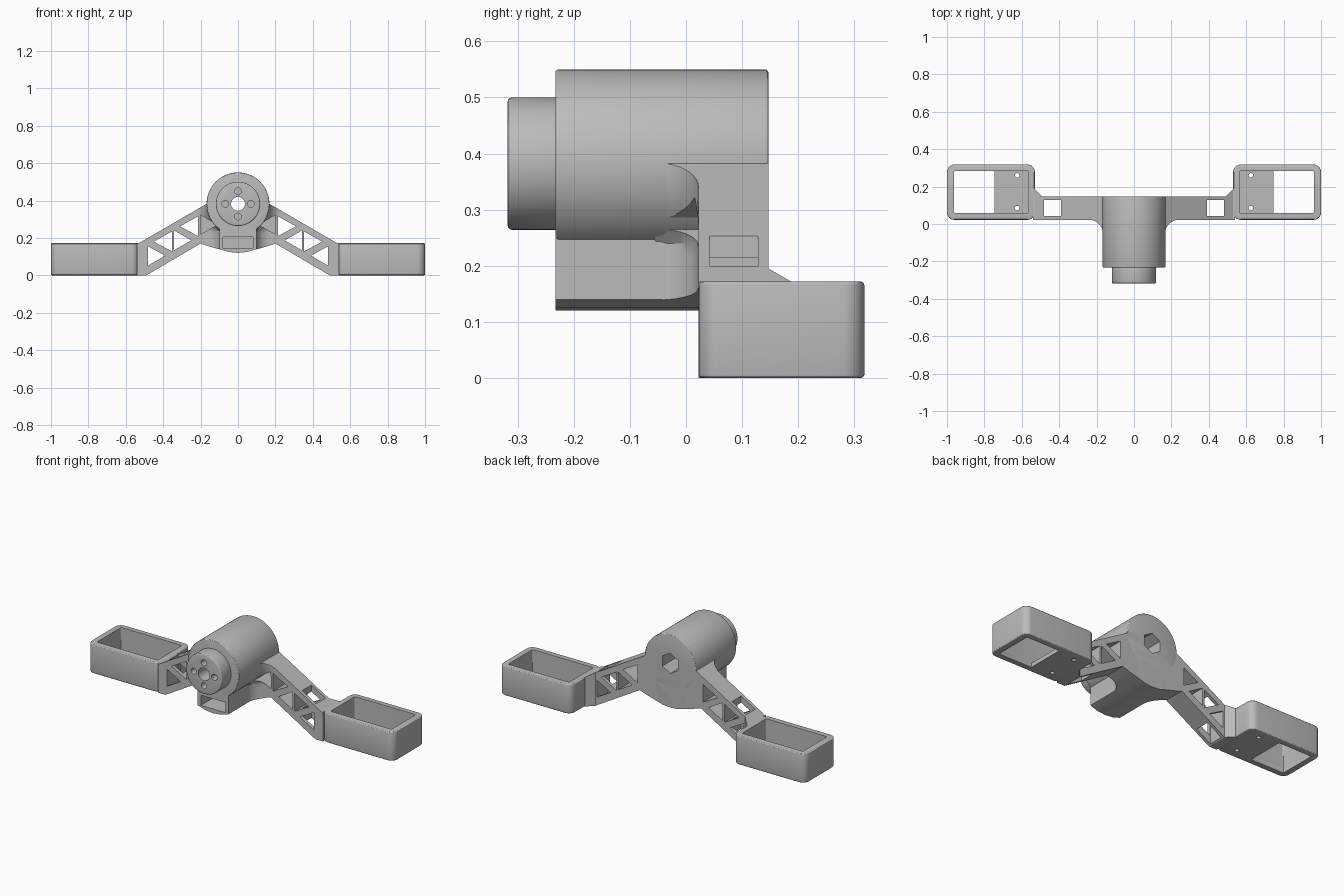
import bpy, bmesh
from math import sin, cos, pi, sqrt

old = bpy.data.objects.get("Cube")
if old:
    bpy.data.objects.remove(old, do_unlink=True)

GREY = bpy.data.materials.new("plain grey")
GREY.use_nodes = True
GREY.diffuse_color = (0.5, 0.5, 0.5, 1)
GREY.node_tree.nodes["Principled BSDF"].inputs["Base Color"].default_value = (0.5, 0.5, 0.5, 1)

HUB_Z, HUB_R = 0.382, 0.168
FRONT, ARM_FRONT, BACK = -0.233, 0.022, 0.147


def loft(name, rings):
    """Closed solid through a list of matching rings of 3D points."""
    bm = bmesh.new()
    loops = [[bm.verts.new(p) for p in ring] for ring in rings]
    n = len(loops[0])
    for a, b in zip(loops, loops[1:]):
        for i in range(n):
            j = (i + 1) % n
            bm.faces.new((a[i], a[j], b[j], b[i]))
    bm.faces.new(loops[0])
    bm.faces.new(loops[-1])
    bmesh.ops.recalc_face_normals(bm, faces=bm.faces)
    mesh = bpy.data.meshes.new(name)
    bm.to_mesh(mesh)
    bm.free()
    obj = bpy.data.objects.new(name, mesh)
    bpy.context.collection.objects.link(obj)
    mesh.materials.append(GREY)
    return obj


def along_y(name, pts, lo, hi):
    return loft(name, [[(x, y, z) for x, z in pts] for y in (lo, hi)])


def along_z(name, pts, lo, hi):
    return loft(name, [[(x, y, z) for x, y in pts] for z in (lo, hi)])


def circle(x, y, r, n=64, turn=0.0):
    return [(x + r * cos(2 * pi * i / n + turn), y + r * sin(2 * pi * i / n + turn)) for i in range(n)]


def rounded_rect(x0, x1, y0, y1, r, n=6):
    corners = ((x1 - r, y1 - r), (x0 + r, y1 - r), (x0 + r, y0 + r), (x1 - r, y0 + r))
    return [(cx + r * cos(pi / 2 * (k + i / n)), cy + r * sin(pi / 2 * (k + i / n)))
            for k, (cx, cy) in enumerate(corners) for i in range(n + 1)]


def rect(x0, x1, y0, y1):
    return [(x0, y0), (x1, y0), (x1, y1), (x0, y1)]


def apply(obj, mod):
    bpy.context.view_layer.objects.active = obj
    bpy.ops.object.modifier_apply(modifier=mod.name)


def bevel(obj, width=0.008):
    mod = obj.modifiers.new("soft edge", "BEVEL")
    mod.width, mod.segments = width, 3
    mod.limit_method, mod.angle_limit = "ANGLE", 0.7
    apply(obj, mod)


def combine(obj, other, operation="DIFFERENCE"):
    mod = obj.modifiers.new("combine", "BOOLEAN")
    mod.operation, mod.object, mod.solver = operation, other, "EXACT"
    apply(obj, mod)
    bpy.data.objects.remove(other, do_unlink=True)


def flip(pts, side):
    return [(x * side, y) for x, y in pts]


# Hub barrel with the block beneath it
hub = along_y("hub", circle(0, HUB_Z, HUB_R, 96), FRONT, BACK)
bevel(hub, 0.006)
block = along_y("block", [(-0.1, 0.3), (-0.1, 0.14), (-0.05, 0.125), (0, 0.12),
                          (0.05, 0.125), (0.1, 0.14), (0.1, 0.3)], FRONT, BACK)
combine(hub, block, "UNION")

# Front boss
boss = along_y("front_boss", circle(0, HUB_Z, 0.118, 96), -0.318, FRONT + 0.02)
bevel(boss)

# Bore, hexagonal rear socket, screw holes and front slot
for part in (hub, boss):
    combine(part, along_y("bore", circle(0, HUB_Z, 0.037, 32), -1, 1))
    for x, z in circle(0, HUB_Z, 0.068, 4):
        combine(part, along_y("screw", circle(x, z, 0.018, 24), -1, -0.2))
combine(hub, along_y("socket", circle(0, HUB_Z, 0.06, 6, pi / 6), -0.05, 1))
combine(hub, along_y("slot", rect(-0.08, 0.08, 0.145, 0.205), -1, 0.05))


def arm_plan(z):
    """Plan section of an arm, with a fillet that follows the hub surface."""
    drop = min(0, z - HUB_Z)
    start = max(0.1, sqrt(max(0, HUB_R ** 2 - drop ** 2))) - 0.003
    r = 0.077
    arc = [(start + r - r * sin(a), ARM_FRONT - r + r * cos(a))
           for a in [pi / 2 * i / 10 for i in range(11)]]
    return [(0.09, BACK), (0.49, BACK), (0.54, 0.197), (0.54, ARM_FRONT)] + arc + [(0.09, ARM_FRONT - r)]


OUTLINE = [(0.09, 0.427), (0.17, 0.381), (0.53, 0.172), (0.545, 0.172), (0.545, 0),
           (0.49, 0), (0.2, 0.17), (0.15, 0.153), (0.09, 0.137)]
TRIANGLES = [[(0.48, 0.155), (0.48, 0.053), (0.39, 0.105)],
             [(0.45, 0.18), (0.353, 0.235), (0.353, 0.128)],
             [(0.342, 0.24), (0.342, 0.134), (0.25, 0.187)],
             [(0.31, 0.262), (0.214, 0.315), (0.214, 0.21)]]

for side, label in ((1, "left"), (-1, "right")):
    # Truss arm
    levels = [-0.05] + [0.1 + 0.02 * i for i in range(15)] + [0.5]
    arm = loft(label + "_arm", [[(x * side, y, z) for x, y in arm_plan(z)] for z in levels])
    combine(arm, along_y("outline", flip(OUTLINE, side), -0.5, 0.5), "INTERSECT")
    for tri in TRIANGLES:
        combine(arm, along_y("window", flip(tri, side), -0.5, 0.5))
    inner = [(0.2, 0.322), (0.2, 0.22), (0.11, 0.27)]
    combine(arm, along_y("pocket", flip(inner, side), -0.5, 0.12))
    combine(arm, along_z("shaft", flip(rect(0.39, 0.482, 0.042, 0.128), side), -1, 1))

    # Open tray with a half floor
    tray = along_z(label + "_tray", flip(rounded_rect(0.53, 1, ARM_FRONT, 0.318, 0.04), side), 0, 0.172)
    bevel(tray, 0.007)
    combine(tray, along_z("cavity", flip(rounded_rect(0.565, 0.963, 0.058, 0.284, 0.008), side), 0.025, 1))
    combine(tray, along_z("opening", flip(rect(0.745, 0.962, 0.059, 0.283), side), -1, 0.1))
    for y in (0.085, 0.26):
        combine(tray, along_z("screw", flip(circle(0.625, y, 0.012, 20), side), -1, 0.1))

# Smooth curved surfaces, keep crisp edges
for obj in bpy.context.scene.objects:
    if obj.type == "MESH" and GREY.name in obj.data.materials:
        bpy.ops.object.select_all(action="DESELECT")
        obj.select_set(True)
        bpy.context.view_layer.objects.active = obj
        bpy.ops.object.shade_smooth_by_angle(angle=0.5)
